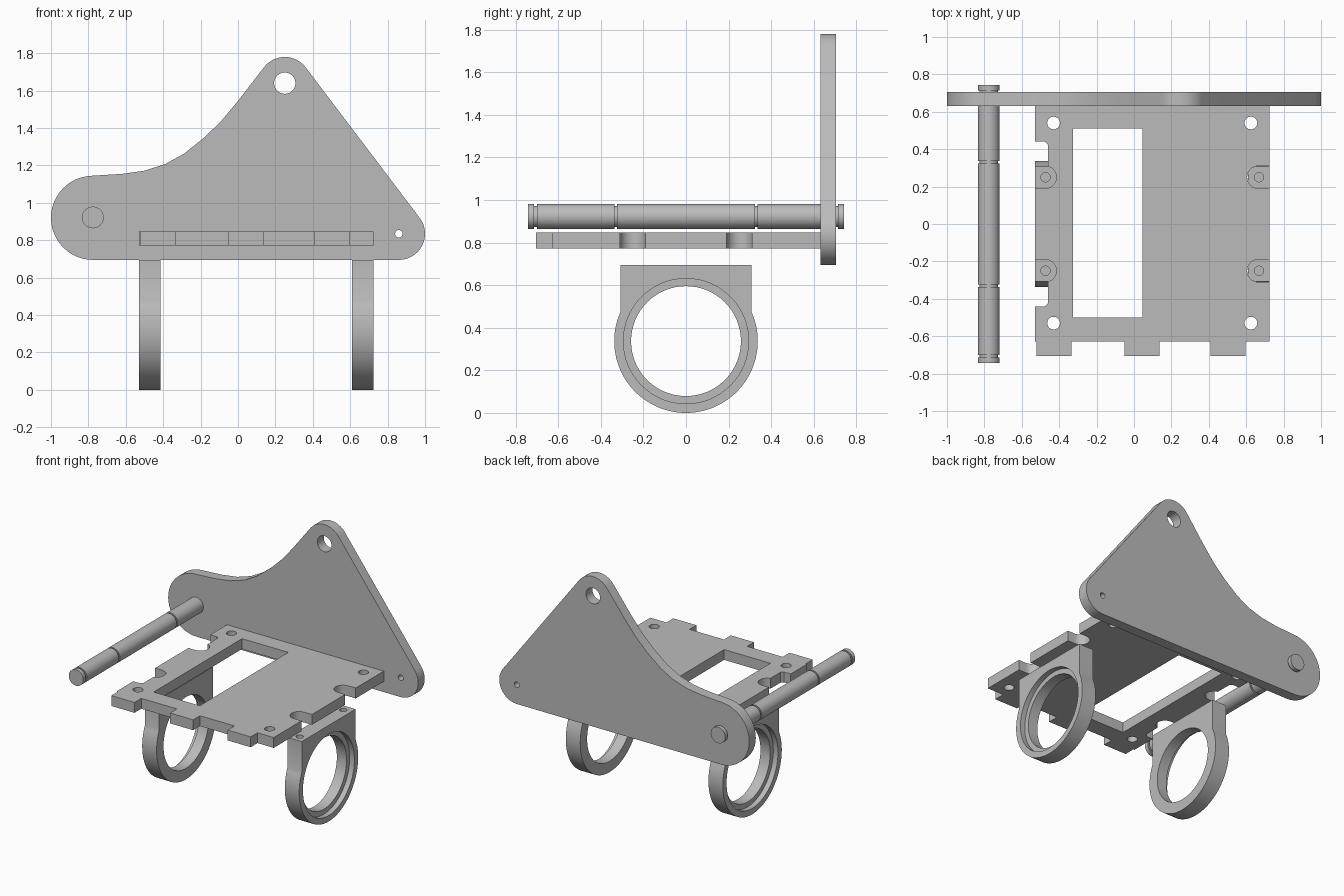
import bpy, bmesh, math
from mathutils import Matrix

cube = bpy.data.objects.get("Cube")
if cube:
    bpy.data.objects.remove(cube, do_unlink=True)

metal = bpy.data.materials.new("plain_grey")
metal.use_nodes = True
GREY = (0.5, 0.5, 0.5, 1)
metal.diffuse_color = GREY
metal.node_tree.nodes["Principled BSDF"].inputs["Base Color"].default_value = GREY

# Profile plane to model space
FLAT = Matrix.Identity(4)
FACING_Y = Matrix(((1, 0, 0, 0), (0, 0, -1, 0), (0, 1, 0, 0), (0, 0, 0, 1)))
FACING_X = Matrix(((0, 0, 1, 0), (1, 0, 0, 0), (0, 1, 0, 0), (0, 0, 0, 1)))


def arc(cx, cy, r, start, end, steps=16):
    angles = [math.radians(start + (end - start) * i / steps) for i in range(steps + 1)]
    return [(cx + r * math.cos(a), cy + r * math.sin(a)) for a in angles]


def circle(cx, cy, r, sides=32):
    return arc(cx, cy, r, 0, 360, sides)[:-1]


def add_object(name, bm):
    bmesh.ops.remove_doubles(bm, verts=bm.verts, dist=1e-5)
    bmesh.ops.recalc_face_normals(bm, faces=bm.faces)
    mesh = bpy.data.meshes.new(name)
    bm.to_mesh(mesh)
    bm.free()
    mesh.materials.append(metal)
    obj = bpy.data.objects.new(name, mesh)
    bpy.context.collection.objects.link(obj)
    return obj


def smooth(obj):
    bpy.ops.object.select_all(action="DESELECT")
    obj.select_set(True)
    bpy.context.view_layer.objects.active = obj
    bpy.ops.object.shade_smooth_by_angle(angle=math.radians(30))


def extrude(name, loops, thickness, plane, offset):
    """Extrude an outline with holes to a solid of the given thickness."""
    curve = bpy.data.curves.new(name, "CURVE")
    curve.dimensions = "2D"
    curve.fill_mode = "BOTH"
    curve.extrude = thickness / 2
    for loop in loops:
        spline = curve.splines.new("POLY")
        spline.points.add(len(loop) - 1)
        for point, (x, y) in zip(spline.points, loop):
            point.co = (x, y, 0, 1)
        spline.use_cyclic_u = True
    temp = bpy.data.objects.new(name + "_outline", curve)
    bpy.context.collection.objects.link(temp)
    bpy.context.view_layer.update()
    mesh = bpy.data.meshes.new_from_object(
        temp.evaluated_get(bpy.context.evaluated_depsgraph_get()))
    bm = bmesh.new()
    bm.from_mesh(mesh)
    bm.transform(Matrix.Translation(offset) @ plane)
    bpy.data.objects.remove(temp)
    bpy.data.meshes.remove(mesh)
    return add_object(name, bm)


def cut(obj, cutter):
    mod = obj.modifiers.new("cut", "BOOLEAN")
    mod.object, mod.operation, mod.solver = cutter, "DIFFERENCE", "EXACT"
    bpy.ops.object.select_all(action="DESELECT")
    bpy.context.view_layer.objects.active = obj
    bpy.ops.object.modifier_apply(modifier=mod.name)
    bpy.data.objects.remove(cutter)


# Side plate: three rounded corners joined by two straight edges and a hollow
outline = (arc(0.86, 0.835, 0.14, -90, 37)
           + arc(0.25, 1.64, 0.14, 37, 142)
           + [(0, 1.545), (-0.09, 1.437), (-0.18, 1.35), (-0.29, 1.262),
              (-0.39, 1.207), (-0.5, 1.172), (-0.62, 1.155)]
           + arc(-0.775, 0.92, 0.225, 92, 270, 24))
side_plate = extrude("side_plate", [outline, circle(0.25, 1.64, 0.057),
                                    circle(0.86, 0.835, 0.02, 20)],
                     0.075, FACING_Y, (0, 0.668, 0))
smooth(side_plate)

# Mounting plate: front tabs, open slots on both sides, corner holes, window
LEFT, RIGHT, FRONT, BACK = -0.53, 0.725, -0.627, 0.631
outline = [(LEFT, FRONT)]
for x in (-0.52, -0.05, 0.41):
    outline += [(x, FRONT), (x, -0.705), (x + 0.185, -0.705), (x + 0.185, FRONT)]
outline += [(RIGHT, FRONT)]
for y in (-0.25, 0.25):
    outline += [(RIGHT, y - 0.06)] + arc(0.665, y, 0.06, 270, 90) + [(RIGHT, y + 0.06)]
outline += [(RIGHT, BACK), (LEFT, BACK)]
notch = [(LEFT, 0.44), (-0.475, 0.44), (-0.46, 0.425)]
notch += arc(-0.475, 0.25, 0.06, 75, -90) + [(LEFT, 0.19)]
outline += notch + [(x, -y) for x, y in reversed(notch)]
window = [(-0.325, -0.5), (0.045, -0.5), (0.045, 0.51), (-0.325, 0.51)]
holes = [circle(x, y, 0.034) for x in (-0.43, 0.625) for y in (-0.53, 0.54)]
mounting_plate = extrude("mounting_plate", [outline, window] + holes,
                         0.075, FLAT, (0, 0, 0.809))
smooth(mounting_plate)

# Ring brackets: counterbored on the outer face, screw holes in the flat top
HUB = 0.337
for name, x, outward in (("left_ring_bracket", 0.668, 1), ("right_ring_bracket", -0.473, -1)):
    corner = math.degrees(math.acos(0.307 / HUB))
    outline = arc(0, HUB, HUB, 180 - corner, 360 + corner, 64)
    outline += [(0.307, 0.695), (-0.307, 0.695)]
    bracket = extrude(name, [outline, circle(0, HUB, 0.258, 64)], 0.115, FACING_X, (x, 0, 0))
    cut(bracket, extrude("bore_cutter", [circle(0, HUB, 0.294, 64)], 0.16, FACING_X,
                         (x + outward * 0.1, 0, 0)))
    for y in (-0.25, 0.25):
        cut(bracket, extrude("screw_cutter", [circle(x, y, 0.025, 20)], 0.26, FLAT,
                             (0, 0, 0.695)))
    smooth(bracket)

# Shaft: turned profile with clip grooves, spun about its axis
R, GROOVE = 0.058, 0.05
profile = [(0, -0.743), (R, -0.743)]
for y, half in ((-0.707, 0.007), (-0.33, 0.006), (0.33, 0.006), (0.707, 0.007)):
    profile += [(R, y - half), (GROOVE, y - half), (GROOVE, y + half), (R, y + half)]
profile += [(R, 0.743), (0, 0.743)]
bm = bmesh.new()
verts = [bm.verts.new((r, y, 0)) for r, y in profile]
edges = [bm.edges.new(pair) for pair in zip(verts, verts[1:])]
bmesh.ops.spin(bm, geom=verts + edges, cent=(0, 0, 0), axis=(0, 1, 0),
               angle=math.tau, steps=32, use_merge=True)
bm.transform(Matrix.Translation((-0.776, 0, 0.922)))
smooth(add_object("shaft", bm))
